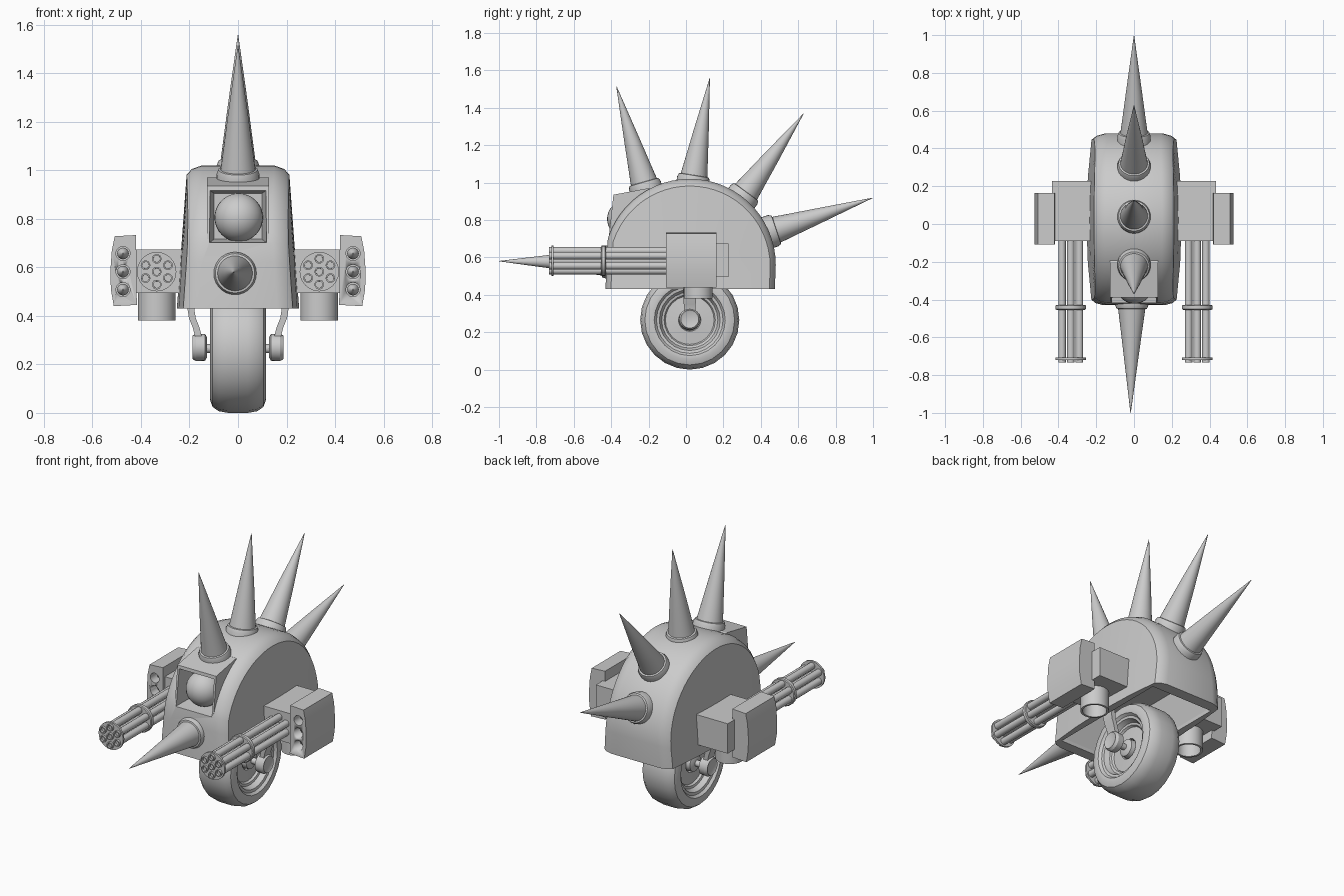
import bpy, bmesh
from math import sin, cos, pi, radians, sqrt
from mathutils import Vector

if "Cube" in bpy.data.objects:
    bpy.data.objects.remove(bpy.data.objects["Cube"])


def loft(name, rings, smooth=True):
    """Skin equally sized rings of 3D points and cap both ends."""
    bm = bmesh.new()
    vs = [[bm.verts.new(p) for p in r] for r in rings]
    n = len(rings[0])
    for a, b in zip(vs, vs[1:]):
        for i in range(n):
            j = (i + 1) % n
            bm.faces.new((a[i], a[j], b[j], b[i]))
    bm.faces.new(vs[0])
    bm.faces.new(vs[-1])
    bmesh.ops.recalc_face_normals(bm, faces=bm.faces)
    me = bpy.data.meshes.new(name)
    bm.to_mesh(me)
    bm.free()
    ob = bpy.data.objects.new(name, me)
    bpy.context.collection.objects.link(ob)
    if smooth:
        select(ob)
        bpy.ops.object.shade_smooth_by_angle(angle=radians(32))
    return ob


def select(ob):
    bpy.ops.object.select_all(action='DESELECT')
    ob.select_set(True)
    bpy.context.view_layer.objects.active = ob


def lathe(name, origin, direction, profile, seg=24):
    """Revolve (radius, height) pairs about a direction from an origin."""
    q = Vector(direction).to_track_quat('Z', 'Y')
    o = Vector(origin)
    return loft(name, [[o + q @ Vector((r * cos(2 * pi * i / seg), r * sin(2 * pi * i / seg), h))
                        for i in range(seg)] for r, h in profile])


def box(name, x, y, z):
    return loft(name, [[(a, y[0], z[0]), (a, y[1], z[0]), (a, y[1], z[1]), (a, y[0], z[1])] for a in x], False)


def cut(ob, cutter):
    m = ob.modifiers.new("cut", 'BOOLEAN')
    m.operation = 'DIFFERENCE'
    m.solver = 'EXACT'
    m.object = cutter
    select(ob)
    bpy.ops.object.modifier_move_to_index(modifier=m.name, index=0)
    bpy.ops.object.modifier_apply(modifier=m.name)


def remove(ob):
    bpy.data.objects.remove(ob, do_unlink=True)


# domed body: half-disc profile, lofted sideways with rounded edges
CY, CZ, R, Z0 = 0.02, 0.56, 0.46, 0.43
prof = [(0.475, Z0)]
prof += [(CY + R * cos(a), CZ + R * sin(a)) for a in [radians(162 * i / 27) for i in range(28)]]
prof += [(-0.425, 0.62), (-0.43, Z0)]


def body_ring(side, scale, inset):
    ring = []
    for y, z in prof:
        y, z = CY + (y - CY) * scale, Z0 + (z - Z0) * scale
        w = 0.252 - 0.04 * (z - Z0) / 0.55 - 0.03 * ((y - CY) / 0.45) ** 2
        ring.append((side * (w - inset), y, z))
    return ring


steps = [(0.03, 0), (0.5, 0), (0.935, 0), (0.975, 0.02), (1.0, 0.06)]
body = loft("body", [body_ring(-1, *s) for s in steps] + [body_ring(1, *s) for s in steps[::-1]])

# wheel well, open below
well = loft("well_cutter", [[(-w, a, z), (w, a, z), (w, b, z), (-w, b, z)]
                            for w, a, b, z in ((0.21, -0.37, 0.41, 0.40), (0.205, -0.365, 0.405, 0.45),
                                               (0.15, -0.28, 0.32, 0.64))], False)
cut(body, well)
remove(well)

# eye housing, its tapered opening and the eye
hp = [(-0.418, 0.66), (-0.388, 0.935), (-0.2, 0.97), (-0.1, 0.93), (-0.1, 0.66)]
housing = loft("eye_housing", [[(x, y, z) for y, z in hp] for x in (-0.128, 0.128)], False)
opening = loft("eye_cutter", [[(-w, y, 0.81 - h), (w, y, 0.81 - h), (w, y, 0.81 + h), (-w, y, 0.81 + h)]
                              for w, h, y in ((0.122, 0.112, -0.45), (0.115, 0.106, -0.39), (0.098, 0.094, -0.29))], False)
cut(body, opening)
cut(housing, opening)
remove(opening)
bpy.ops.mesh.primitive_uv_sphere_add(segments=28, ring_count=16, radius=0.1, location=(0.003, -0.322, 0.805))
bpy.context.object.name = "eye"
bpy.ops.object.shade_smooth()

# spikes with collars: base and tip
for base, tip in (((0, -0.22, 0.985), (0, -0.372, 1.515)), ((0, 0.04, 1.02), (0, 0.127, 1.558)),
                  ((0, 0.31, 0.935), (0, 0.628, 1.368)), ((0, 0.465, 0.742), (0, 0.998, 0.918)),
                  ((-0.012, -0.43, 0.575), (-0.018, -1.0, 0.58))):
    d = Vector(tip) - Vector(base)
    L = d.length
    lathe("spike", base, d, [(0.088, -0.07), (0.088, 0), (0.081, 0.018), (0.072, 0.02),
                             (0.06, 0.11), (0.042, 0.25), (0.001, L)], 28)

# wheel: tyre with recessed rims
half = [(0.055, 0.03), (0.06, 0.055), (0.13, 0.05), (0.137, 0.062), (0.15, 0.065), (0.163, 0.095), (0.178, 0.098),
        (0.19, 0.113), (0.21, 0.116), (0.24, 0.105), (0.258, 0.08), (0.265, 0.04)]
lathe("wheel", (0, 0.02, 0.265), (1, 0, 0), [(r, -x) for r, x in half] + [(r, x) for r, x in half[::-1]], 24)
lathe("axle", (-0.17, 0.02, 0.265), (1, 0, 0), [(0.018, 0), (0.018, 0.34)], 16)

for s in (-1, 1):
    # wheel suspension
    lathe("axle_cap", (s * 0.128, 0.02, 0.27), (s, 0, 0),
          [(0.042, 0), (0.055, 0.008), (0.057, 0.045), (0.048, 0.06), (0.04, 0.056)])
    lathe("wheel_hub", (s * 0.03, 0.02, 0.265), (s, 0, 0), [(0.055, 0), (0.05, 0.045), (0.03, 0.055)])
    path = [(0.16, 0.26), (0.162, 0.31), (0.172, 0.35), (0.188, 0.39), (0.196, 0.44), (0.196, 0.52)]
    loft("wheel_arm", [[(s * (x - 0.014), 0.02 - w, z), (s * (x + 0.014), 0.02 - w, z),
                        (s * (x + 0.014), 0.02 + w, z), (s * (x - 0.014), 0.02 + w, z)]
                       for (x, z), w in zip(path, (0.03, 0.03, 0.032, 0.034, 0.036, 0.038))])

    # gun block with hollow drum beneath
    gx, gz = s * 0.335, 0.582
    box("gun_block", (s * 0.2, s * 0.435), (-0.09, 0.228), (0.495, 0.673))
    lathe("ammo_drum", (gx, 0.065, 0.52), (0, 0, -1),
          [(0.078, 0), (0.078, 0.14), (0.066, 0.14), (0.064, 0.05)])

    # rotary barrels and clamps
    for i in range(7):
        r = 0.053 if i < 6 else 0
        a = pi / 2 + i * pi / 3
        lathe("gun_barrel", (gx + r * cos(a), -0.08, gz + r * sin(a)), (0, -1, 0),
              [(0.02, 0), (0.02, 0.653), (0.014, 0.653), (0.013, 0.6)], 14)
    lathe("barrel_clamp", (gx, -0.428, gz), (0, -1, 0), [(0.076, 0), (0.081, 0.004), (0.081, 0.022), (0.076, 0.026)])
    lathe("muzzle_plate", (gx, -0.708, gz), (0, -1, 0), [(0.081, 0), (0.081, 0.012)])

    # rocket pod with three tubes
    pp = [(0.417, 0.445), (0.42, 0.733), (0.508, 0.728), (0.52, 0.67), (0.526, 0.585), (0.524, 0.51), (0.512, 0.44)]
    pod = loft("rocket_pod", [[(s * x, y, z) for x, z in pp] for y in (-0.108, 0.163)])
    for z in (0.657, 0.582, 0.508):
        tube = lathe("tube_cutter", (s * 0.474, -0.15, z), (0, 1, 0), [(0.029, 0), (0.029, 0.14)], 20)
        cut(pod, tube)
        remove(tube)
        lathe("rocket", (s * 0.474, 0.0, z), (0, -1, 0), [(0.024, 0), (0.024, 0.04), (0.016, 0.065), (0.003, 0.08)], 16)
